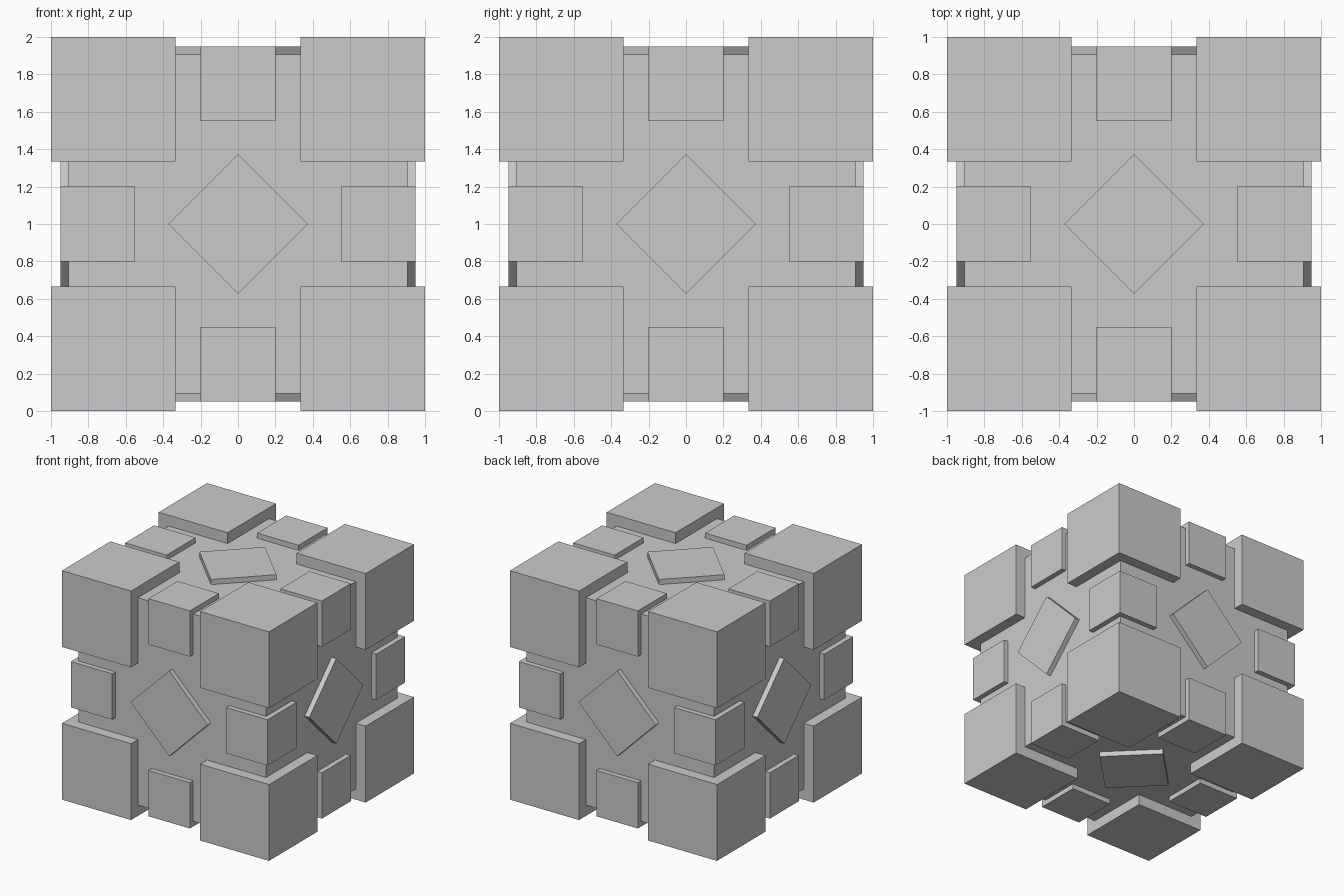
import bpy
from math import pi
from itertools import product
from mathutils import Vector

if "Cube" in bpy.data.objects:
    bpy.data.objects.remove(bpy.data.objects["Cube"])

CENTRE = Vector((0, 0, 1))


def block(name, offset, size, rotation=(0, 0, 0)):
    bpy.ops.mesh.primitive_cube_add(size=1, location=CENTRE + Vector(offset), rotation=rotation)
    ob = bpy.context.object
    ob.name = name
    ob.scale = size
    bpy.ops.object.transform_apply(location=False, rotation=True, scale=True)
    return ob


# Solid core
block("core", (0, 0, 0), (1.81,) * 3)

for position in product((-1, 0, 1), repeat=3):
    p = Vector(position)
    used = sum(abs(c) for c in position)
    if used == 3:
        # Large corner blocks, flush with the outer bounds
        block("corner_block", p * (2 / 3), (2 / 3,) * 3)
    elif used == 2:
        # Small blocks at the middle of each edge
        block("edge_block", p * 0.75, (0.4,) * 3)
    elif used == 1:
        # Diamond plates at the middle of each face
        axis = [abs(c) for c in position].index(1)
        size = [0.527] * 3
        size[axis] = 0.1
        rotation = [0, 0, 0]
        rotation[axis] = pi / 4
        block("diamond_plate", p * 0.9, size, rotation)
